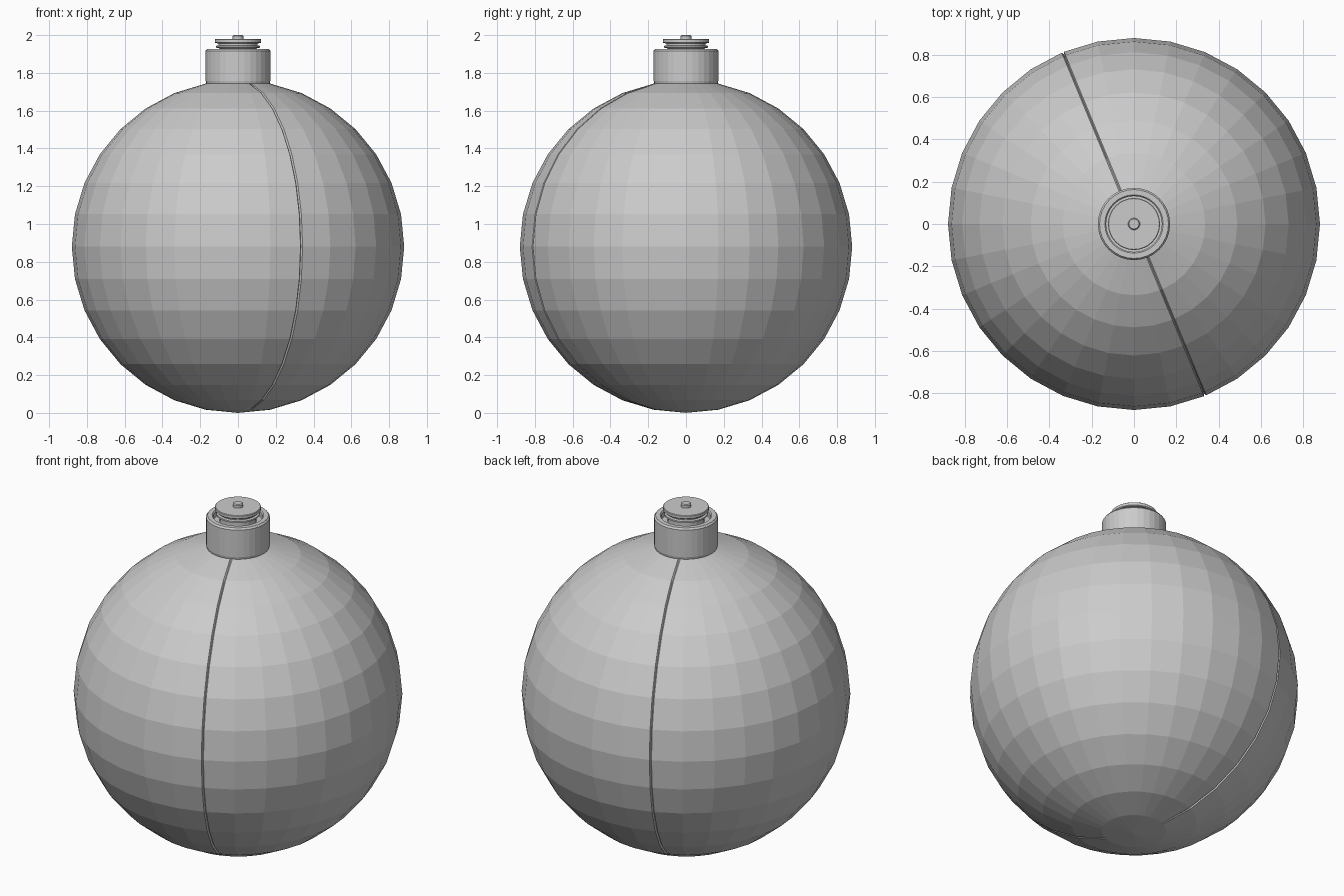
import bpy, bmesh, math
from mathutils import Vector

cube = bpy.data.objects.get("Cube")
if cube:
    bpy.data.objects.remove(cube, do_unlink=True)

SIDES = 32
RADIUS = 0.88

grey = bpy.data.materials.new("plain_grey")
grey.use_nodes = True
grey.diffuse_color = (0.6, 0.6, 0.6, 1)
grey.node_tree.nodes["Principled BSDF"].inputs["Base Color"].default_value = (0.6, 0.6, 0.6, 1)


def finish(name, bm):
    bmesh.ops.recalc_face_normals(bm, faces=bm.faces)
    mesh = bpy.data.meshes.new(name)
    bm.to_mesh(mesh)
    bm.free()
    mesh.materials.append(grey)
    obj = bpy.data.objects.new(name, mesh)
    bpy.context.collection.objects.link(obj)
    return obj


def lathe(name, profile):
    """Spin a (radius, height) profile around the z axis."""
    bm = bmesh.new()
    verts = [bm.verts.new((r, 0, z)) for r, z in profile]
    edges = [bm.edges.new(pair) for pair in zip(verts, verts[1:])]
    bmesh.ops.spin(bm, geom=verts + edges, cent=(0, 0, 0), axis=(0, 0, 1),
                   angle=math.tau, steps=SIDES, use_merge=True)
    bmesh.ops.remove_doubles(bm, verts=bm.verts, dist=0.0005)
    return finish(name, bm)


# Faceted round body with a narrow groove where its two halves meet
bm = bmesh.new()
bmesh.ops.create_uvsphere(bm, u_segments=SIDES, v_segments=16, radius=RADIUS)
seam_angle = math.radians(22.5)
across = Vector((math.cos(seam_angle), math.sin(seam_angle), 0))


def on_seam(v):
    return abs(v.co.dot(across)) < 0.001


seam = [e for e in bm.edges if all(on_seam(v) for v in e.verts)]
bmesh.ops.bevel(bm, geom=seam, offset=0.006, segments=2, profile=0.5, affect='EDGES')
for v in bm.verts:
    if on_seam(v) and abs(v.co.z) < RADIUS - 0.02:
        v.co *= 0.988
bmesh.ops.translate(bm, verts=bm.verts, vec=(0, 0, RADIUS))
finish("round_body", bm)

# Collar with a recessed mouth
lathe("neck_collar", [(0.165, 1.73), (0.171, 1.757), (0.171, 1.917), (0.163, 1.927),
                      (0.138, 1.927), (0.132, 1.92), (0.132, 1.89), (0, 1.89)])

# Stepped plug with a lid disc
lathe("plug", [(0.098, 1.885), (0.098, 1.93), (0.117, 1.934), (0.117, 1.943),
               (0.104, 1.946), (0.104, 1.956), (0.119, 1.958), (0.123, 1.962),
               (0.123, 1.977), (0.12, 1.98), (0, 1.98)])

# Small pin on the lid
lathe("lid_pin", [(0.028, 1.975), (0.028, 1.995), (0.023, 2.0), (0, 2.0)])
